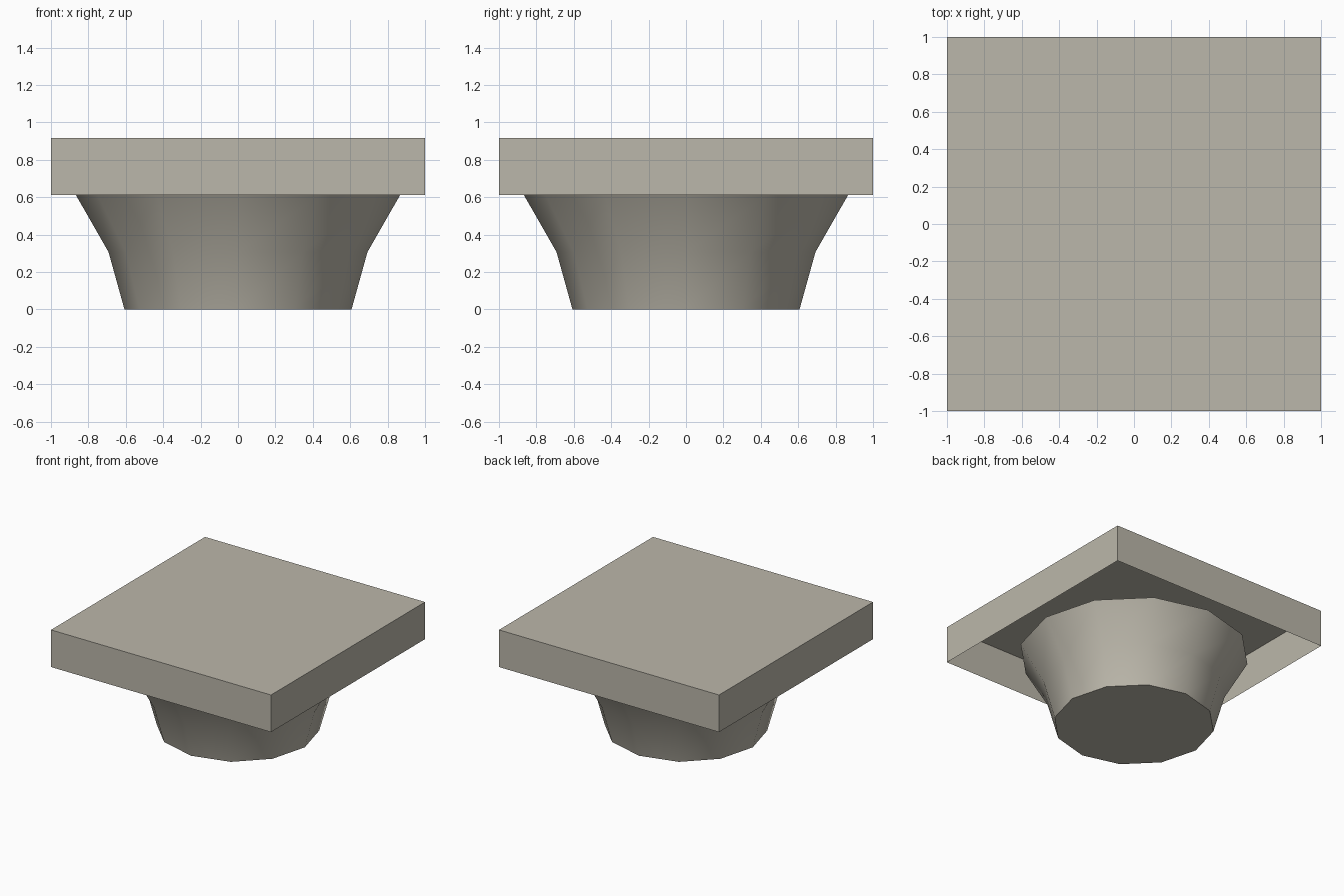
import bpy
import bmesh
import math

cube = bpy.data.objects.get("Cube")
if cube:
    bpy.data.objects.remove(cube, do_unlink=True)

STONE = (0.50, 0.475, 0.405, 1.0)
stone = bpy.data.materials.new("warm grey stone")
stone.use_nodes = True
stone.diffuse_color = STONE
stone.node_tree.nodes["Principled BSDF"].inputs["Base Color"].default_value = STONE


def finish(name, bm):
    """Turn a bmesh into a named stone object."""
    mesh = bpy.data.meshes.new(name)
    bm.to_mesh(mesh)
    bm.free()
    mesh.materials.append(stone)
    obj = bpy.data.objects.new(name, mesh)
    bpy.context.collection.objects.link(obj)
    return obj


# Square top slab: a shell that is open underneath
UNDERSIDE, TOP = 0.612, 0.917
bm = bmesh.new()
bmesh.ops.create_cube(bm, size=2)
for v in bm.verts:
    v.co.z = TOP if v.co.z > 0 else UNDERSIDE
bm.normal_update()
bottom = [f for f in bm.faces if f.normal.z < -0.5]
bmesh.ops.delete(bm, geom=bottom, context='FACES_ONLY')
finish("top_slab", bm)

# Flared twelve-sided bell, closed at the foot
SIDES = 12
profile = [(0.607, 0.0), (0.692, 0.306), (0.867, UNDERSIDE)]
bm = bmesh.new()
rings = []
for radius, z in profile:
    angles = [2 * math.pi * i / SIDES for i in range(SIDES)]
    rings.append([bm.verts.new((radius * math.cos(a), radius * math.sin(a), z))
                  for a in angles])
for low, high in zip(rings, rings[1:]):
    for i in range(SIDES):
        j = (i + 1) % SIDES
        bm.faces.new((low[i], low[j], high[j], high[i]))
bm.faces.new(rings[0][::-1])
bell = finish("flared_bell", bm)

# Smooth sides with a crisp foot edge
bpy.ops.object.select_all(action='DESELECT')
bell.select_set(True)
bpy.context.view_layer.objects.active = bell
bpy.ops.object.shade_smooth_by_angle(angle=math.radians(40))
